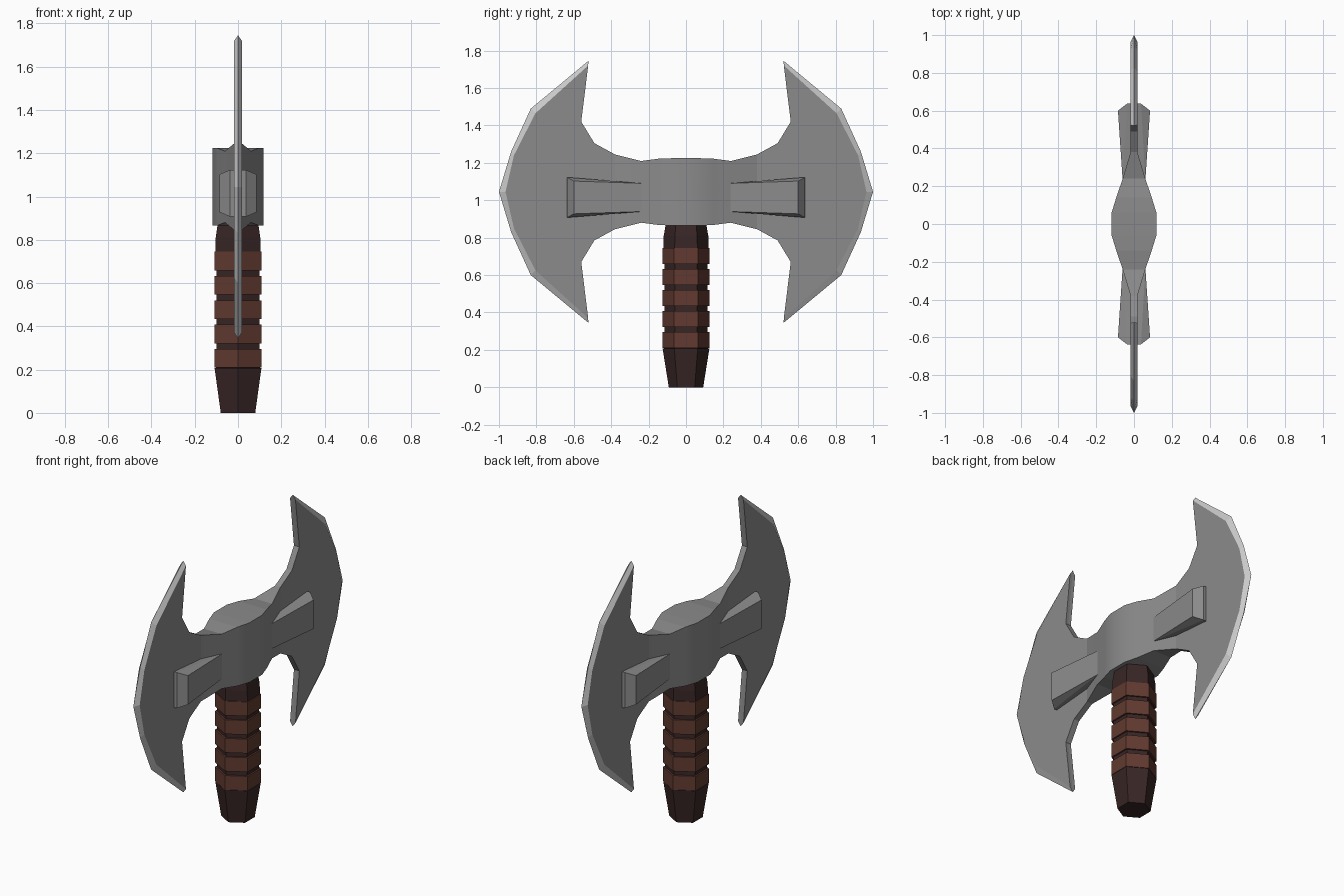
import bpy
import bmesh
from math import sin, cos, tau

cube = bpy.data.objects.get("Cube")
if cube:
    bpy.data.objects.remove(cube, do_unlink=True)


def make_material(name, rgb):
    mat = bpy.data.materials.new(name)
    mat.use_nodes = True
    mat.diffuse_color = (*rgb, 1)
    mat.node_tree.nodes["Principled BSDF"].inputs["Base Color"].default_value = (*rgb, 1)
    return mat


steel = make_material("grey steel", (0.26, 0.26, 0.26))
honed = make_material("bright honed edge", (0.6, 0.6, 0.6))
dark_wood = make_material("dark wood", (0.04, 0.019, 0.019))
leather = make_material("brown leather", (0.12, 0.042, 0.029))


def make_object(name, bm, materials, z=0.0, mirrored=False):
    mesh = bpy.data.meshes.new(name)
    bm.to_mesh(mesh)
    bm.free()
    for mat in materials:
        mesh.materials.append(mat)
    obj = bpy.data.objects.new(name, mesh)
    obj.location.z = z
    bpy.context.collection.objects.link(obj)
    if mirrored:
        mod = obj.modifiers.new("Mirror", "MIRROR")
        mod.use_axis = (True, True, True)
        mod.merge_threshold = 0.0005
    return obj


# Axe head: one octant, mirrored on all axes
# Rim runs from the blade's middle, round the horn, to the centre block:
# (y, z, half thickness, edge y, edge z)
HALF = 0.018
cutting = [(0.965, 0, 1.0, 0), (0.92, 0.195, 0.935, 0.215),
           (0.805, 0.42, 0.83, 0.445), (0.523, 0.675, 0.522, 0.70)]
rim = [(y, z, HALF, ey, ez) for y, z, ey, ez in cutting]
rim += [(y, z, HALF, y, z) for y, z in [(0.56, 0.375), (0.49, 0.26), (0.38, 0.2)]]
columns = [(0.24, 0.165, 0.06), (0.14, 0.178, 0.094), (0.062, 0.18, 0.118), (0, 0.18, 0.118)]
rim += [(y, z, x, y, z) for y, z, x in columns]

bm = bmesh.new()
side = [bm.verts.new((x, y, z)) for y, z, x, ey, ez in rim]
mid = [bm.verts.new((0, ey, ez)) for y, z, x, ey, ez in rim]
root = len(rim) - len(columns) - 1
feet = [bm.verts.new((x, y, 0)) for y, z, x, ey, ez in rim[root:]]
bm.faces.new(side[:root + 1] + [feet[0]])
for i in range(len(columns)):
    face = bm.faces.new((feet[i + 1], feet[i], side[root + i], side[root + i + 1]))
    face.smooth = True
for i in range(len(rim) - 1):
    face = bm.faces.new((side[i + 1], side[i], mid[i], mid[i + 1]))
    face.material_index = int(i < len(cutting) - 1)
make_object("axe_head", bm, [steel, honed], 1.045, True)

# Reinforcing lugs on the cheeks of both blades
bm = bmesh.new()
a, b, c, d, e = [bm.verts.new(p) for p in
                 [(0.06, 0.23, 0.075), (0.085, 0.6, 0.0875), (0.037, 0.637, 0.108),
                  (0, 0.637, 0.108), (0, 0.23, 0.075)]]
a0, b0, c0, d0 = [bm.verts.new((v.co.x, v.co.y, 0)) for v in (a, b, c, d)]
for verts in [(a0, b0, b, a), (b0, c0, c, b), (c0, d0, d, c), (a, b, c), (a, c, d, e)]:
    bm.faces.new(verts)
make_object("cheek_lugs", bm, [steel], 1.015, True)


# Hexagonal handle parts, lofted from (radius, height) profiles
def hex_loft(name, profile, mat):
    bm = bmesh.new()
    rings = [[bm.verts.new((r * sin(k * tau / 6), r * cos(k * tau / 6), z)) for k in range(6)]
             for r, z in profile]
    for low, high in zip(rings, rings[1:]):
        for k in range(6):
            j = (k + 1) % 6
            bm.faces.new((low[k], low[j], high[j], high[k]))
    bm.faces.new(rings[0])
    bm.faces.new(rings[-1])
    bmesh.ops.recalc_face_normals(bm, faces=bm.faces)
    return make_object(name, bm, [mat])


hex_loft("handle_core", [(0.092, 0), (0.125, 0.207), (0.115, 0.209), (0.115, 0.74),
                         (0.121, 0.745), (0.119, 0.81), (0.108, 0.875), (0.108, 0.95)], dark_wood)
for n in range(5):
    base = 0.209 + n * 0.1125
    hex_loft(f"grip_band_{n + 1}", [(0.126, base), (0.126, base + 0.086)], leather)
